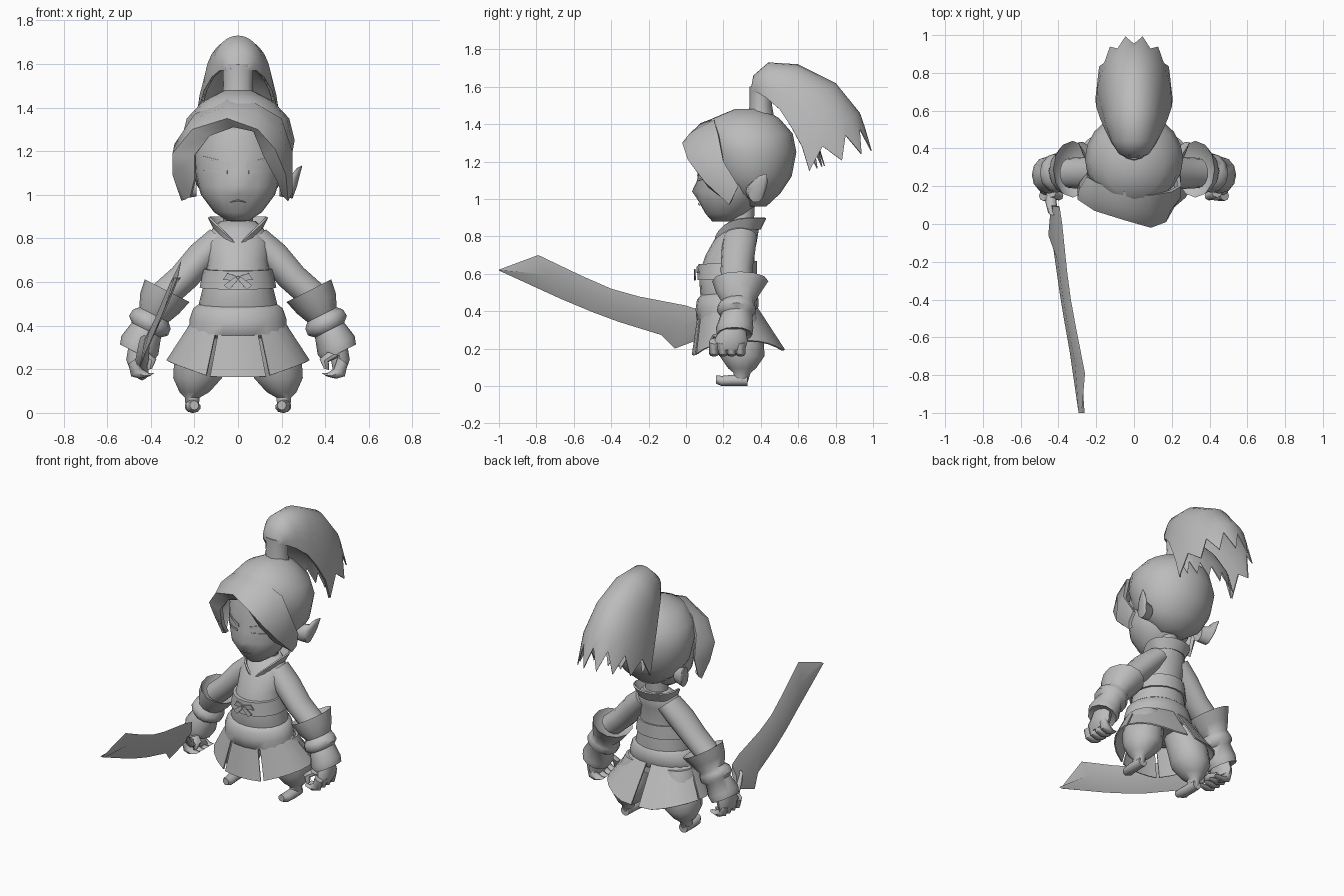
import bpy
import bmesh
from math import sin, cos, pi, sqrt
from mathutils import Vector, Euler

default = bpy.data.objects.get("Cube")
if default:
    bpy.data.objects.remove(default, do_unlink=True)

grey = bpy.data.materials.new("clay_grey")
grey.use_nodes = True
colour = (0.5, 0.5, 0.5, 1)
grey.diffuse_color = colour
grey.node_tree.nodes["Principled BSDF"].inputs["Base Color"].default_value = colour


def finish(name, bm, thickness=0.0, crease=0.9):
    """Turn a bmesh into a shaded object with the shared material."""
    bmesh.ops.remove_doubles(bm, verts=bm.verts[:], dist=0.0005)
    bmesh.ops.recalc_face_normals(bm, faces=bm.faces[:])
    if thickness:
        bmesh.ops.solidify(bm, geom=bm.faces[:], thickness=thickness)
        bmesh.ops.recalc_face_normals(bm, faces=bm.faces[:])
    mesh = bpy.data.meshes.new(name)
    bm.to_mesh(mesh)
    bm.free()
    mesh.materials.append(grey)
    mesh.shade_smooth()
    mesh.set_sharp_from_angle(angle=crease)
    obj = bpy.data.objects.new(name, mesh)
    bpy.context.scene.collection.objects.link(obj)
    return obj


def sheet(name, rows, thickness=0.0, closed=False, side=1):
    """Skin a grid of points; closed rows become a capped tube."""
    bm = bmesh.new()
    grid = [[bm.verts.new((side * p[0], p[1], p[2])) for p in row] for row in rows]
    count = len(grid[0])
    for low, high in zip(grid, grid[1:]):
        for i in range(count if closed else count - 1):
            j = (i + 1) % count
            bm.faces.new((low[i], low[j], high[j], high[i]))
    if closed:
        bm.faces.new(grid[0])
        bm.faces.new(grid[-1])
    return finish(name, bm, thickness)


def loft(name, rings, tilt=(0, 0, 0), sides=14, side=1):
    """Tube through ellipses given as centre x, y, z and two radii."""
    turn = Euler(tilt).to_matrix()
    rows = []
    for x, y, z, across, deep in rings:
        angles = [2 * pi * i / sides for i in range(sides)]
        rows.append([Vector((x, y, z)) + turn @ Vector((across * sin(a), -deep * cos(a), 0))
                     for a in angles])
    return sheet(name, rows, closed=True, side=side)


# Head: face with a small nose, hair cap, neck
face_rings = [(0, .2, .88, .05, .06), (0, .22, .92, .11, .115), (0, .23, 1, .17, .17),
              (0, .235, 1.04, .182, .175), (0, .24, 1.1, .195, .18),
              (0, .25, 1.2, .2, .185), (0, .26, 1.3, .18, .17)]
face = loft("face", face_rings, sides=24)
for v in face.data.vertices:
    if abs(v.co.x) < .01 and v.co.y < .1 and abs(v.co.z - 1.04) < .01:
        v.co.y -= .028
loft("hair_cap", [(0, .36, .96, .08, .07), (0, .365, 1.03, .18, .14), (0, .35, 1.12, .235, .215),
                  (0, .345, 1.25, .26, .245), (0, .33, 1.35, .235, .24),
                  (0, .32, 1.43, .16, .18), (0, .34, 1.48, .06, .08)], sides=20)
loft("neck", [(0, .3, .82, .07, .06), (0, .3, 1, .07, .07)])


def on_face(x, z):
    """Point just proud of the face at the given x and z."""
    for low, high in zip(face_rings, face_rings[1:]):
        if low[2] <= z <= high[2]:
            t = (z - low[2]) / (high[2] - low[2])
            centre, wide, deep = [low[k] + t * (high[k] - low[k]) for k in (1, 3, 4)]
            return (x, centre - deep * sqrt(max(0, 1 - (x / wide) ** 2)) - .005, z)


def face_plate(name, x0, x1, z0, z1, height, side=1):
    """Thin tapering strip lying on the face."""
    rows = []
    for i in range(7):
        t = i / 6
        x, z, h = x0 + t * (x1 - x0), z0 + t * (z1 - z0), height * (1.1 - t)
        rows.append([on_face(x, z), on_face(x, z + h)])
    sheet(name, rows, .005, side=side)


for label, s in (("left", 1), ("right", -1)):
    face_plate(label + "_brow", .04, .16, 1.125, 1.175, .02, s)
    face_plate(label + "_eyelid", .05, .16, 1.095, 1.11, .014, s)
    face_plate(label + "_mouth_half", 0, .035, .97, .967, .008, s)
    # Pointed ears
    loft(label + "_ear", [(.19, .36, 1.04, .05, .04), (.25, .375, 1.04, .06, .045),
                          (.27, .4, 1.08, .045, .035), (.293, .43, 1.13, .004, .004)],
         (0, pi / 2, 0), 10, s)

# Swept fringe: outer edge, crest and inner edge from one lock to the other
fringe = [
    [(-.25, .23, .99), (-.24, .2, .98), (-.22, .19, .99)],
    [(-.25, .27, 1.12), (-.3, .18, 1.09), (-.2, .12, 1.07)],
    [(-.25, .25, 1.27), (-.3, .13, 1.19), (-.2, .1, 1.18)],
    [(-.2, .22, 1.37), (-.21, .07, 1.3), (-.13, .08, 1.27)],
    [(-.05, .17, 1.44), (-.05, .02, 1.35), (-.02, .06, 1.31)],
    [(.08, .15, 1.42), (.09, -.02, 1.3), (.07, .03, 1.29)],
    [(.2, .17, 1.35), (.17, .01, 1.21), (.12, .05, 1.17)],
    [(.25, .2, 1.2), (.22, .1, 1.09), (.18, .12, 1.06)],
    [(.24, .28, 1.07), (.23, .23, .97), (.2, .2, 1)]]
skull = Vector((0, .33, 1.2))
for row in fringe:
    middle = Vector(row[0]).lerp(Vector(row[1]), .5)
    row.insert(1, skull + (middle - skull) * 1.06)
sheet("fringe", fringe, .02)

# Ponytail: arched shell of strands between a crown path and a side path
crown = [(.345, 1.58), (.36, 1.66), (.44, 1.73), (.6, 1.72), (.8, 1.62), (.93, 1.46), (1, 1.26)]
flank = [(.05, .36, 1.57), (.085, .38, 1.57), (.12, .43, 1.54), (.155, .5, 1.48), (.18, .56, 1.39),
         (.2, .62, 1.28), (.205, .66, 1.15)]
strands = 14


def tail(name, rise, width):
    rows = []
    for (cy, cz), (x, y, z) in zip(crown, flank):
        row = []
        for i in range(strands + 1):
            a = pi * i / strands - pi / 2
            lift = rise * max(0, cos(a)) ** .8
            row.append(Vector((x * width * sin(a), y + (cy - y) * lift, z + (cz - z) * lift)))
        rows.append(row)
    for i in range(1, strands, 2):
        rows[-1][i] = rows[-1][i].lerp(rows[-2][i], .65)
    sheet(name, rows, .006)


tail("ponytail", 1, 1)
tail("ponytail_underlayer", .25, .96)
loft("ponytail_root", [(0, .4, 1.44, .08, .07), (0, .4, 1.5, .07, .06), (0, .4, 1.6, .075, .06)], sides=10)

# Torso, belt and waist roll
loft("torso", [(0, .24, .34, .17, .13), (0, .225, .5, .18, .15), (0, .22, .6, .155, .15),
               (0, .235, .7, .14, .13), (0, .265, .78, .15, .115), (0, .29, .84, .12, .1),
               (0, .31, .88, .08, .07)], sides=20)
loft("belt", [(0, .22, .575, .165, .14), (0, .22, .575, .176, .16), (0, .222, .66, .158, .157),
              (0, .222, .66, .14, .13)], (.06, 0, 0), 20)
loft("waist_roll", [(0, .22, .355, .19, .14), (0, .22, .375, .225, .165), (0, .22, .43, .222, .17),
                    (0, .22, .48, .205, .163), (0, .22, .505, .17, .14)], (.12, 0, 0), 20)

# Stand-up collar meeting in a V at the front
collar = []
for i in range(25):
    a = 2 * pi * i / 24
    rise = .13 * (abs(sin(a)) if cos(a) > 0 else 1)
    reach = .16 if cos(a) > 0 else .1
    collar.append([(.13 * sin(a), .32 - reach * cos(a), .77 + rise),
                   (.1 * sin(a), .31 - (reach - .02) * cos(a), .71 + rise)])
sheet("collar", collar, .01)

# Ribbon bow on the belt
for s in (1, -1):
    sheet("bow_loop", [[(0, .056, .605), (0, .056, .625)], [(.07, .06, .61), (.05, .056, .64)]], .008, side=s)
    sheet("bow_tail", [[(0, .052, .61), (.01, .052, .625)], [(.04, .052, .565), (.065, .054, .585)]], .008, side=s)


# Flared skirt in separate panels
def skirt_panel(name, start, end, side=1):
    rows = []
    for i in range(6):
        a = start + (end - start) * i / 5
        hem = .165 + .065 * max(0, abs(sin(a)) - .39) * 1.6 + .015 * (1 - cos(a))
        rows.append([(.2 * sin(a), .22 - .15 * cos(a), .44),
                     (.33 * sin(a), .28 - .25 * cos(a), hem)])
    sheet(name, rows, .008, side=side)


skirt_panel("front_skirt_panel", -.4, .4)
for label, s in (("left", 1), ("right", -1)):
    skirt_panel(label + "_side_skirt_panel", .46, 1.74, s)
    skirt_panel(label + "_back_skirt_panel", 1.78, 3.06, s)

    # Baggy leg and foot
    loft(label + "_leg", [(.13, .26, .4, .1, .11), (.175, .29, .25, .12, .125), (.185, .3, .16, .115, .12),
                          (.2, .3, .095, .07, .075), (.21, .3, .07, .035, .045), (.21, .29, .02, .03, .04)], side=s)
    loft(label + "_foot", [(.21, .33, .03, .03, .03), (.21, .25, .03, .035, .03),
                           (.205, .19, .027, .035, .027), (.2, .16, .035, .02, .022)], (pi / 2, 0, 0), 10, s)

    # Sleeve, flared gauntlet and hand
    loft(label + "_sleeve", [(.08, .29, .8, .065, .09), (.16, .28, .72, .075, .09),
                             (.25, .27, .62, .07, .085), (.34, .27, .54, .07, .08)], (0, -.72, 0), 14, s)
    loft(label + "_gauntlet", [(.35, .28, .52, .07, .09), (.325, .29, .56, .115, .15), (.36, .28, .5, .1, .12),
                               (.385, .28, .45, .075, .09), (.395, .27, .43, .097, .1),
                               (.41, .27, .4, .1, .105), (.42, .27, .38, .075, .085),
                               (.45, .26, .31, .095, .1), (.465, .26, .275, .085, .095),
                               (.46, .26, .29, .05, .06)], (0, -.47, 0), 12, s)
    loft(label + "_palm", [(.455, .25, .3, .05, .07), (.47, .24, .24, .045, .09),
                           (.465, .23, .19, .03, .085)], (0, -.1, 0), 10, s)
    for k in range(4):
        y = .15 + .047 * k
        loft(label + "_finger", [(.48, y, .24, .028, .028), (.465, y, .185, .03, .028),
                                 (.43, y, .17, .024, .026), (.395, y, .175, .014, .018)], (0, .6, 0), 8, s)
    loft(label + "_thumb", [(.44, .17, .27, .03, .03), (.395, .15, .24, .022, .025),
                            (.405, .14, .2, .012, .014)], (0, .3, 0), 8, s)

# Curved sword in the right hand: back edge and cutting edge, thick in the middle
spine = [(.09, .4), (0, .43), (-.25, .478), (-.4, .52), (-.56, .59), (-.79, .7), (-1, .622)]
edge = [(.1, .26), (-.06, .2), (-.134, .273), (-.36, .343), (-.5, .395), (-.67, .466), (-1, .617)]
blade = []
for (ty, tz), (by, bz) in zip(spine, edge):
    ring = []
    for t, bulge in ((0, 0), (.45, .016), (1, 0), (.45, -.016)):
        y, z = ty + t * (by - ty), tz + t * (bz - tz)
        ring.append((-.522 + .33 * z - .04 * y + bulge, y, z))
    blade.append(ring)
sheet("sword_blade", blade, closed=True)
loft("sword_grip", [(-.43, .06, .32, .025, .04), (-.44, .12, .245, .03, .04),
                    (-.44, .27, .19, .03, .045)], (pi / 2 + .35, 0, 0), 8)
